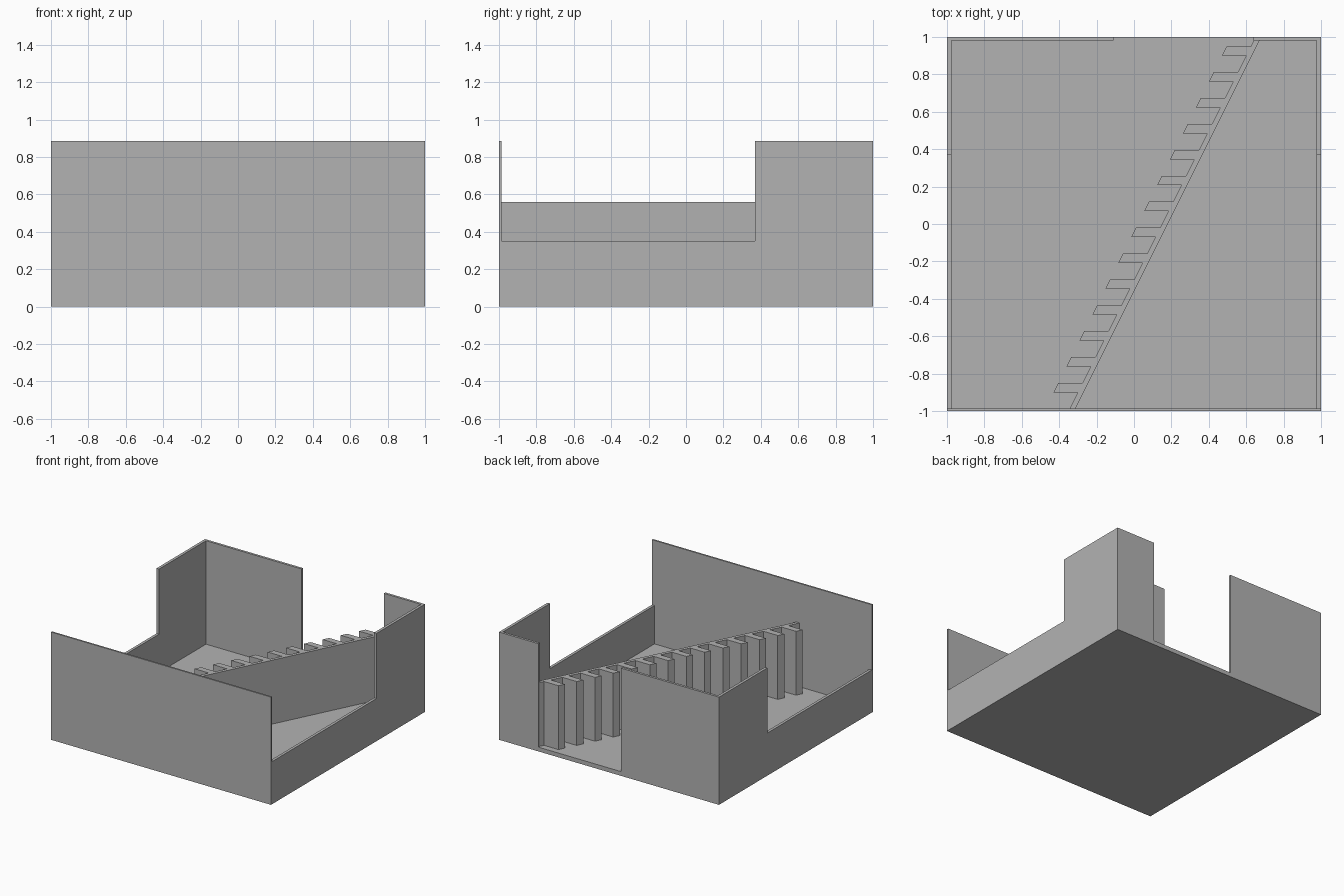
import bpy
import bmesh

cube = bpy.data.objects.get("Cube")
if cube:
    bpy.data.objects.remove(cube, do_unlink=True)

HEIGHT = 0.885
FLOOR = 0.035
SIDE, FRONT, BACK = 0.023, 0.014, 0.02   # wall thicknesses
SILL, NOTCH_END = 0.35, 0.37             # lowered part of the side walls
GAP = (-0.11, 0.64)                      # opening in the back wall
RIB_TOP = 0.56

grey = bpy.data.materials.new("plain grey")
grey.use_nodes = True
colour = (0.45, 0.45, 0.45, 1)
grey.diffuse_color = colour
grey.node_tree.nodes["Principled BSDF"].inputs["Base Color"].default_value = colour


def prism(name, outline, z0, z1):
    """Upright solid from a plan outline."""
    bm = bmesh.new()
    base = bm.faces.new([bm.verts.new((x, y, z0)) for x, y in outline])
    ext = bmesh.ops.extrude_face_region(bm, geom=[base])
    tops = [v for v in ext["geom"] if isinstance(v, bmesh.types.BMVert)]
    bmesh.ops.translate(bm, verts=tops, vec=(0, 0, z1 - z0))
    bmesh.ops.recalc_face_normals(bm, faces=bm.faces)
    mesh = bpy.data.meshes.new(name)
    bm.to_mesh(mesh)
    bm.free()
    mesh.materials.append(grey)
    obj = bpy.data.objects.new(name, mesh)
    bpy.context.collection.objects.link(obj)
    return obj


def box(name, x0, x1, y0, y1, z0, z1):
    return prism(name, [(x0, y0), (x1, y0), (x1, y1), (x0, y1)], z0, z1)


def carve(obj, cutter):
    """Subtract the cutter and discard it."""
    mod = obj.modifiers.new("carve", "BOOLEAN")
    mod.operation = "DIFFERENCE"
    mod.solver = "EXACT"
    mod.object = cutter
    bpy.context.view_layer.objects.active = obj
    bpy.ops.object.modifier_apply(modifier=mod.name)
    bpy.data.objects.remove(cutter, do_unlink=True)


# Open tray: floor and outer walls with side notches and a back opening
tray = box("floor_and_outer_walls", -1, 1, -1, 1, 0, HEIGHT)
carve(tray, box("cavity_cutter", SIDE - 1, 1 - SIDE, FRONT - 1, 1 - BACK, FLOOR, 2))
carve(tray, box("notch_cutter", -2, 2, FRONT - 1, NOTCH_END, SILL, 2))
carve(tray, box("gap_cutter", *GAP, 0.9, 2, FLOOR, 2))


# Diagonal partition with evenly spaced ribs on its left-hand face
def slant(y, offset=0.0):
    return (0.15 + y / 2 + offset, y)


RIBS, RIB_WIDTH, RIB_DEPTH = 14, 0.05, -0.13
y_front, y_back = FRONT - 1, 1 - BACK
outline = [slant(y_back, 0.03), slant(y_front, 0.03), slant(y_front)]
for i in range(RIBS):
    y0 = -0.9 + i * 1.8 / (RIBS - 1)
    y1 = y0 + RIB_WIDTH
    outline += [slant(y0), slant(y0, RIB_DEPTH), slant(y1, RIB_DEPTH), slant(y1)]
outline.append(slant(y_back))
prism("ribbed_diagonal_partition", outline, FLOOR, RIB_TOP)
